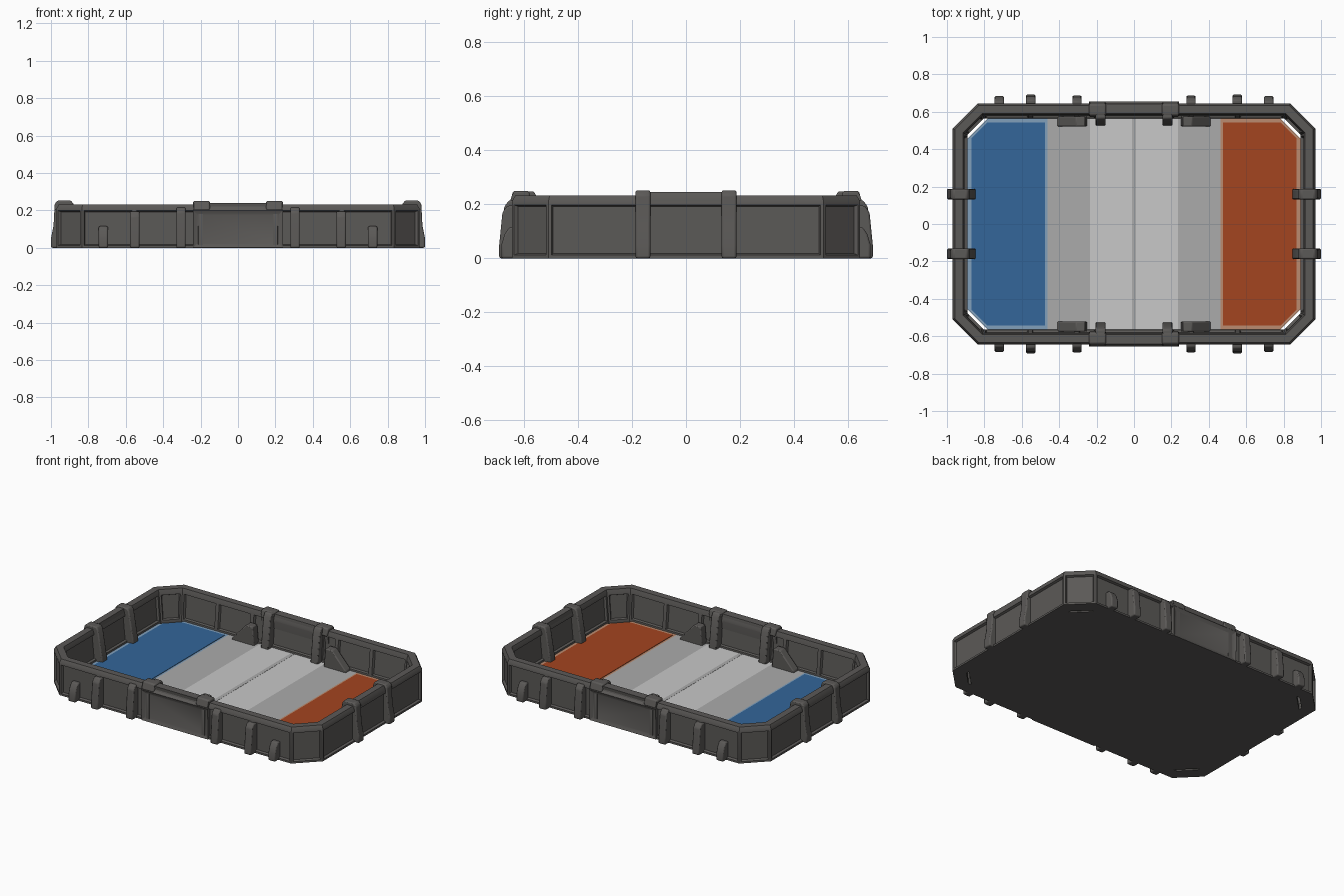
import bpy, bmesh, math
from mathutils import Vector

if "Cube" in bpy.data.objects:
    bpy.data.objects.remove(bpy.data.objects["Cube"])


def material(name, rgb):
    m = bpy.data.materials.new(name)
    m.use_nodes = True
    m.diffuse_color = (*rgb, 1)
    m.node_tree.nodes["Principled BSDF"].inputs["Base Color"].default_value = (*rgb, 1)
    return m


DARK = material("charcoal", (0.105, 0.1, 0.095))
LIGHT = material("light grey", (0.58, 0.58, 0.58))
MID = material("mid grey", (0.41, 0.41, 0.41))
BLUE = material("blue", (0.033, 0.133, 0.32))
PALE_BLUE = material("pale blue", (0.22, 0.35, 0.5))
ORANGE = material("rust orange", (0.37, 0.058, 0.014))
PALE_ORANGE = material("pale orange", (0.5, 0.26, 0.16))


def finish(name, bm, mat, bevel=0.0):
    bmesh.ops.recalc_face_normals(bm, faces=bm.faces)
    mesh = bpy.data.meshes.new(name)
    bm.to_mesh(mesh)
    bm.free()
    mesh.materials.append(mat)
    ob = bpy.data.objects.new(name, mesh)
    bpy.context.collection.objects.link(ob)
    if bevel:
        mod = ob.modifiers.new("bevel", "BEVEL")
        mod.width = bevel
        mod.segments = 2
        mod.limit_method = "ANGLE"
    bpy.ops.object.select_all(action="DESELECT")
    ob.select_set(True)
    bpy.context.view_layer.objects.active = ob
    bpy.ops.object.shade_smooth_by_angle(angle=math.radians(30))
    return ob


def prism(name, pts, start, end, place, mat=DARK, bevel=0.0, panel=None):
    """Extrude a 2D outline; place(u, v, w) gives the 3D point."""
    bm = bmesh.new()
    a = [bm.verts.new(place(u, v, start)) for u, v in pts]
    b = [bm.verts.new(place(u, v, end)) for u, v in pts]
    bm.faces.new(a)
    bm.faces.new(b)
    for i in range(len(pts)):
        j = (i + 1) % len(pts)
        bm.faces.new((a[i], a[j], b[j], b[i]))
    bmesh.ops.recalc_face_normals(bm, faces=bm.faces)
    if panel:
        faces = [f for f in bm.faces if f.normal.dot(Vector(panel)) > 0.9]
        bmesh.ops.inset_individual(bm, faces=faces, thickness=0.03, depth=-0.01)
    return finish(name, bm, mat, bevel)


def flat(u, v, w):
    return (u, v, w)


def octagon(hx, hy, c):
    q = [(hx, hy - c), (hx - c, hy)]
    return q + [(-x, y) for x, y in q[::-1]] + [(-x, -y) for x, y in q] + [(x, -y) for x, y in q[::-1]]


# Wall ring, split at the posts so that each bay gets its own recessed panel
def wall_loop(d):
    o = octagon(0.97 - d, 0.645 - d, 0.135 - 0.586 * d)
    posts = [0.555, 0.305, 0.2]
    xs = posts + [-x for x in posts[::-1]]
    ys = [0.16, -0.16]
    hx, hy = 0.97 - d, 0.645 - d
    return (o[:2] + [(x, hy) for x in xs] + o[2:4] + [(-hx, y) for y in ys]
            + o[4:6] + [(-x, -hy) for x in xs] + o[6:] + [(hx, -y) for y in ys])


profile = [(0, 0), (0, 0.21), (0.012, 0.232), (0.055, 0.232), (0.062, 0.21), (0.08, 0.03), (0.08, 0)]
bm = bmesh.new()
rings = [[bm.verts.new((x, y, z)) for x, y in wall_loop(d)] for d, z in profile]
bays = []
for k, ring in enumerate(rings):
    nxt = rings[(k + 1) % len(rings)]
    for i in range(len(ring)):
        j = (i + 1) % len(ring)
        f = bm.faces.new((ring[i], ring[j], nxt[j], nxt[i]))
        if k in (0, 4):
            bays.append(f)
bmesh.ops.recalc_face_normals(bm, faces=bm.faces)
bmesh.ops.inset_individual(bm, faces=bays, thickness=0.017, depth=0)
bmesh.ops.inset_individual(bm, faces=bays, thickness=0.008, depth=-0.014)
finish("wall_ring", bm, DARK)

# Floor slab, leaving a narrow drain slit at each corner
prism("floor_slab", octagon(0.90, 0.575, 0.13), 0, 0.028, flat)

# Floor colour bands
def box2(x0, x1, hy):
    return [(x0, -hy), (x1, -hy), (x1, hy), (x0, hy)]


prism("floor_centre", box2(-0.235, 0.235, 0.57), 0.025, 0.031, flat, LIGHT)
prism("centre_line", box2(-0.012, 0.012, 0.565), 0.03, 0.032, flat, MID)


def end_zone(name, s, x0, x1, hy, c, top, mat):
    pts = [(x0, -hy), (x1 - c, -hy), (x1, c - hy), (x1, hy - c), (x1 - c, hy), (x0, hy)]
    prism(name, pts, 0.026, top, lambda u, v, w: (s * u, v, w), mat)


for s, side, main, pale in ((-1, "right", BLUE, PALE_BLUE), (1, "left", ORANGE, PALE_ORANGE)):
    prism(side + "_floor_band", box2(0.235, 0.462, 0.57), 0.025, 0.031,
          lambda u, v, w: (s * u, v, w), MID)
    end_zone(side + "_zone_border", s, 0.46, 0.89, 0.565, 0.11, 0.031, pale)
    end_zone(side + "_zone", s, 0.475, 0.868, 0.543, 0.085, 0.034, main)

# Long walls: raised centre, caps, outer ribs and inner gussets
RIBS = ((0.72, 0.684, 0.115), (0.552, 0.692, 0.195), (0.305, 0.686, 0.215))
for t, side in ((-1, "front"), (1, "back")):
    def across(u, v, w):
        return (w, t * u, v)

    prism(side + "_centre_panel", [(0.61, 0), (0.652, 0), (0.655, 0.2), (0.643, 0.24), (0.59, 0.24), (0.583, 0.2)],
          -0.24, 0.24, across, DARK, 0.006, (0, t, 0))
    for s in (-1, 1):
        hand = "left" if s > 0 else "right"
        label = side + "_" + hand
        prism(label + "_centre_cap", [(0.57, 0.2), (0.582, 0.25), (0.64, 0.25), (0.655, 0.2)],
              s * 0.15, s * 0.24, across, DARK, 0.008)
        prism(label + "_inner_post", [(0.525, 0.02), (0.53, 0.07), (0.55, 0.225), (0.565, 0.248), (0.6, 0.248), (0.6, 0.02)],
              s * 0.152, s * 0.205, across, DARK, 0.006)
        for n, (x, y, h) in enumerate(RIBS):
            prism(label + "_rib_" + str(n + 1),
                  [(0.62, 0), (y, 0), (y, 0.05), (y - 0.012, h - 0.025), (y - 0.03, h), (0.62, h)],
                  s * (x - 0.025), s * (x + 0.025), across, DARK, 0.007)
        prism(label + "_gusset", [(0.25, 0.02), (0.262, 0.15), (0.31, 0.15), (0.41, 0.04), (0.41, 0.02)],
              0.522, 0.575, lambda u, v, w: (s * u, t * w, v), DARK, 0.006)

# Short walls: ribs wrapped over the rim and a raised rim between them
for s, side in ((-1, "right"), (1, "left")):
    def along(u, v, w):
        return (s * u, w, v)

    prism(side + "_rim_cap", [(0.908, 0.2), (0.915, 0.245), (0.958, 0.245), (0.97, 0.22), (0.97, 0.2)],
          -0.15, 0.15, along)
    for t in (-1, 1):
        prism(side + ("_back" if t > 0 else "_front") + "_wrap_rib",
              [(0.845, 0.02), (0.85, 0.06), (0.88, 0.235), (0.893, 0.252), (0.965, 0.252), (0.98, 0.235),
               (0.986, 0.12), (1.0, 0.05), (1.0, 0), (0.9, 0), (0.9, 0.02)],
              t * 0.132, t * 0.187, along, DARK, 0.007)
